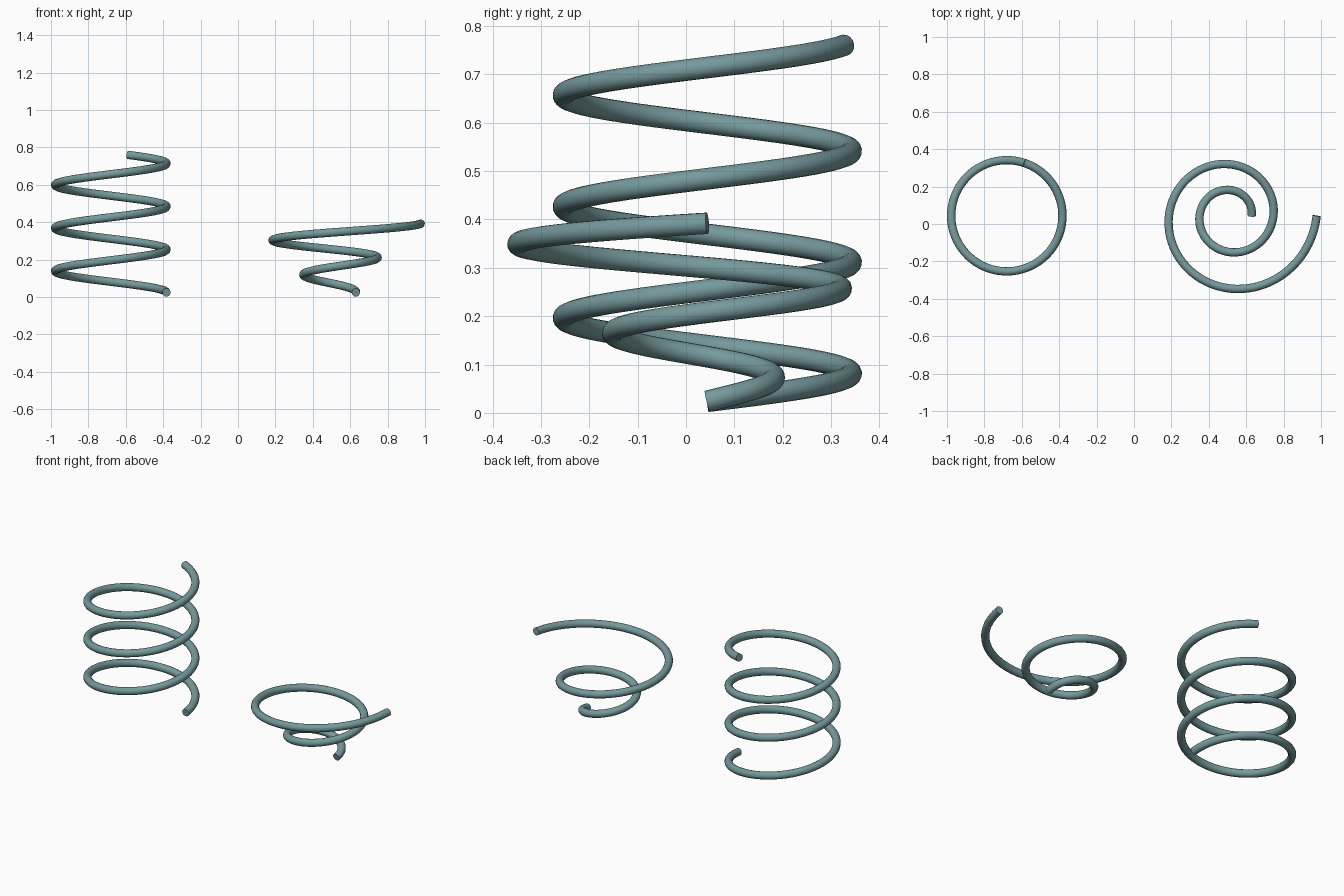
import bpy
from math import cos, sin, pi

# Remove the default cube
cube = bpy.data.objects.get("Cube")
if cube:
    bpy.data.objects.remove(cube, do_unlink=True)

TUBE = 0.0223      # wire radius
STEPS = 72         # path points per turn

# Teal grey wire material
teal = bpy.data.materials.new("teal_grey")
teal.use_nodes = True
colour = (0.18, 0.32, 0.33, 1)
teal.diffuse_color = colour
teal.node_tree.nodes["Principled BSDF"].inputs["Base Color"].default_value = colour


def coil(name, centre, radius, growth, pitch, turns):
    """Round wire swept along a rising spiral; growth scales the radius per turn."""
    curve = bpy.data.curves.new(name, "CURVE")
    curve.dimensions = "3D"
    curve.bevel_depth = TUBE
    curve.bevel_resolution = 6
    curve.use_fill_caps = True
    count = round(turns * STEPS) + 1
    path = curve.splines.new("POLY")
    path.points.add(count - 1)
    for i, point in enumerate(path.points):
        t = turns * i / (count - 1)
        r = radius * growth ** t
        a = 2 * pi * t
        point.co = (centre[0] + r * cos(a), centre[1] + r * sin(a),
                    centre[2] + pitch * t, 1)
    curve.materials.append(teal)
    obj = bpy.data.objects.new(name, curve)
    bpy.context.collection.objects.link(obj)

    # Turn into a mesh with smooth sides and sharp end caps
    bpy.ops.object.select_all(action="DESELECT")
    obj.select_set(True)
    bpy.context.view_layer.objects.active = obj
    bpy.ops.object.convert(target="MESH")
    bpy.ops.object.shade_smooth_by_angle()


# Straight cylindrical spring and widening conical spring
coil("cylindrical_spring", (-0.68, 0.044, 0.024), 0.2975, 1, 0.23, 3.2)
coil("conical_spring", (0.514, 0.044, 0.024), 0.1157, 2, 0.184, 2)
